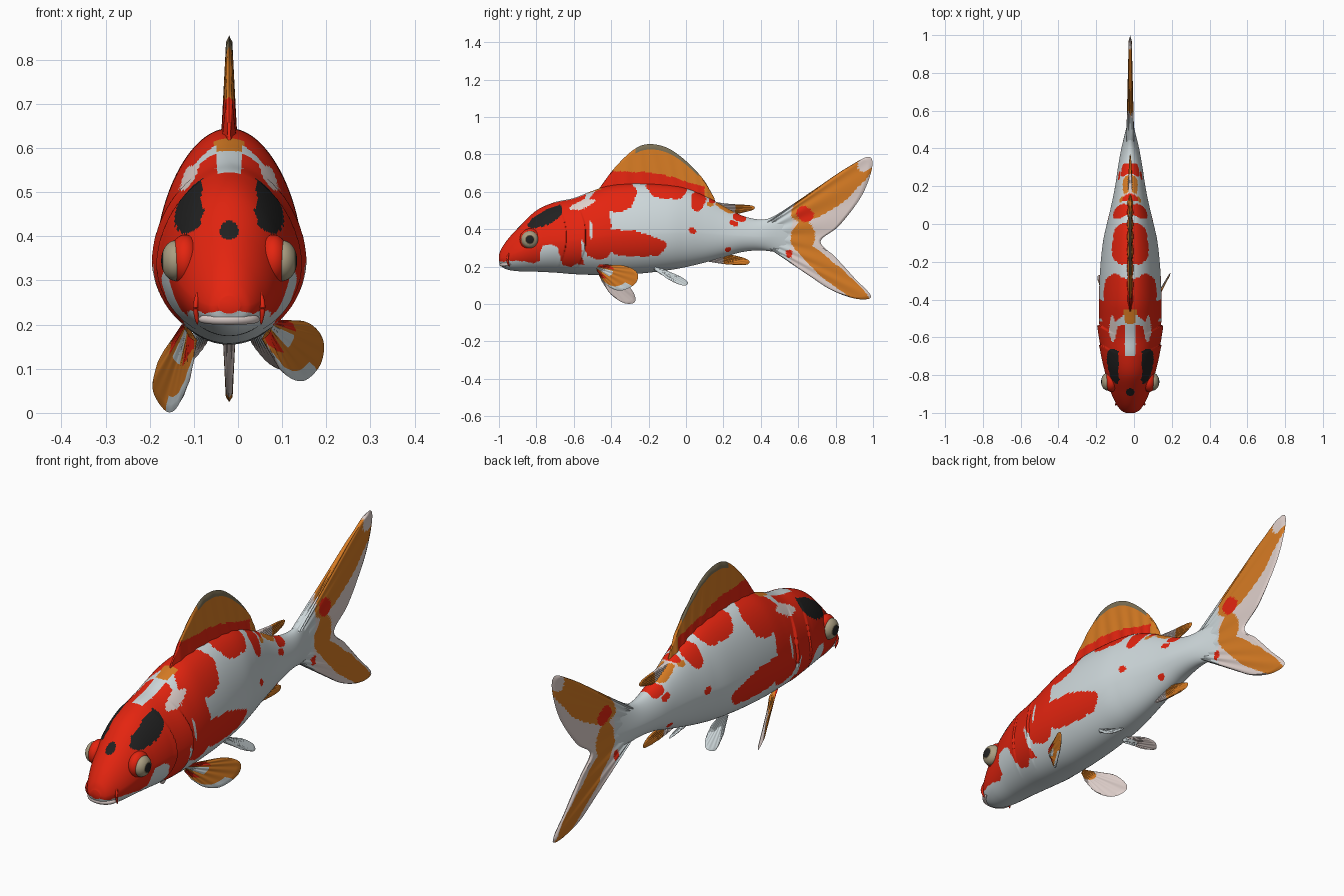
import bpy, bmesh, math
from mathutils import Vector, Matrix, noise

cube = bpy.data.objects.get("Cube")
if cube:
    bpy.data.objects.remove(cube, do_unlink=True)

X0 = -0.02  # plane of symmetry of the body
COLOURS = {
    "white": (.62, .69, .71), "red": (.78, .018, .005), "orange": (.68, .2, .017),
    "pink_white": (.74, .63, .6), "black": (.015, .015, .015),
    "olive": (.2, .16, .09), "eye_beige": (.4, .34, .22)}
NAMES = list(COLOURS)
MATS = []
for name, rgb in COLOURS.items():
    m = bpy.data.materials.new(name)
    m.use_nodes = True
    m.diffuse_color = (*rgb, 1)
    bsdf = m.node_tree.nodes["Principled BSDF"]
    bsdf.inputs["Base Color"].default_value = (*rgb, 1)
    bsdf.inputs["Roughness"].default_value = .6
    MATS.append(m)


def make(name, bm, rule, angle=50):
    """Turn a bmesh into a smooth object, coloured face by face by the rule."""
    bmesh.ops.recalc_face_normals(bm, faces=bm.faces)
    for f in bm.faces:
        f.material_index = NAMES.index(rule(f))
    mesh = bpy.data.meshes.new(name)
    bm.to_mesh(mesh)
    bm.free()
    for m in MATS:
        mesh.materials.append(m)
    ob = bpy.data.objects.new(name, mesh)
    bpy.context.collection.objects.link(ob)
    bpy.ops.object.select_all(action='DESELECT')
    ob.select_set(True)
    bpy.context.view_layer.objects.active = ob
    bpy.ops.object.shade_smooth_by_angle(angle=math.radians(angle))


def spline(pts, t):
    """Point at t (0 to 1) on a smooth curve through the points."""
    pts = [Vector(p) for p in pts]
    s = t * (len(pts) - 1)
    i = min(int(s), len(pts) - 2)
    s -= i
    b, c = pts[i], pts[i + 1]
    a = pts[i - 1] if i else 2 * b - c
    d = pts[i + 2] if i + 2 < len(pts) else 2 * c - b
    return b + .5 * s * (c - a + s * (2 * a - 5 * b + 4 * c - d + s * (3 * (b - c) + d - a)))


def inside(y, z, *blobs):
    """Is the point in one of the ellipses (y, z, radius y, radius z, tilt)?"""
    for cy, cz, ry, rz, tilt in blobs:
        a = math.radians(tilt)
        dy, dz = y - cy, z - cz
        u = dy * math.cos(a) + dz * math.sin(a)
        v = dz * math.cos(a) - dy * math.sin(a)
        if (u / ry) ** 2 + (v / rz) ** 2 < 1:
            return True
    return False


# ---- Body: (y, top, bottom, half width) along the spine
STATIONS = [
    (-1, .265, .225, .025), (-.985, .3, .2, .05), (-.95, .35, .183, .075),
    (-.89, .415, .175, .103), (-.8, .5, .173, .13), (-.7, .545, .168, .15),
    (-.6, .567, .16, .16), (-.5, .605, .156, .165), (-.4, .635, .155, .166),
    (-.25, .645, .163, .16), (-.1, .637, .18, .145), (0, .62, .198, .124),
    (.1, .58, .222, .1), (.2, .525, .25, .08), (.3, .473, .278, .065),
    (.4, .452, .287, .047), (.5, .47, .275, .023), (.56, .48, .27, .009)]
PATCHES = [(-.475, .42, .075, .18, 0), (-.38, .575, .115, .085, 12), (-.32, .325, .225, .068, -6),
           (-.47, .32, .08, .085, 0), (-.1, .62, .11, .06, -4), (.065, .55, .037, .055, 0),
           (.04, .385, .022, .018, 0), (.22, .29, .016, .014, 0), (.26, .43, .022, .018, 0),
           (.14, .56, .025, .025, 0), (.29, .468, .04, .022, -10)]
PALE = [(-.725, .235, .06, .085, 10), (-.54, .27, .012, .08, 8), (-.51, .4, .008, .05, 8),
        (-.57, .185, .06, .025, 0)]


def body_colour(f):
    p = f.calc_center_median()
    q = Vector((abs(p.x - X0), p.y, p.z))
    wob = noise.noise_vector(q * 14) * .014 + noise.noise_vector(q * 45) * .005
    x, y, z = q + wob
    if math.hypot(q.x, p.y + .89) < .021 and z > .35:
        return "black"
    if x > .062 and inside(y, z, (-.76, .473, .107, .056, 24)):
        return "black"
    if x < .028 and -.7 < y < -.45 and z > .4:
        return "orange" if y > -.53 else "white"
    if inside(y, z, (-.55, .535, .07, .018, 22)):
        return "pink_white"
    if inside(y, z, *PALE):
        return "white"
    if y < -.54:
        return "red" if z > (.225 if y < -.65 else .205) else "white"
    if inside(y, z, *PATCHES):
        return "red"
    if inside(y, z, (.21, .515, .05, .02, -25), (.13, .53, .02, .015, 0)):
        return "orange"
    return "pink_white" if inside(y, z, (.2, .53, .09, .03, -25)) else "white"


def gill(y, z):
    """Overlapping gill covers: two swellings that end in sharp steps."""
    out = 0
    for edge, size in ((-.64, .007), (-.535, .012)):
        end = edge - 1.6 * (z - .36) ** 2
        s = (y - end + .13) / .13
        if 0 < s < 1 and abs(z - .36) < .18:
            out += size * s * math.cos((z - .36) / .18 * math.pi / 2)
    return out


bm = bmesh.new()
rings, RING, LONG = [], 160, 360
for i in range(LONG + 1):
    y, top, bot, w = spline([Vector(s) for s in STATIONS], i / LONG)
    mid, ring = bot + .44 * (top - bot), []
    for k in range(RING):
        a = math.tau * k / RING
        s, c = math.sin(a), math.cos(a)
        z = mid + s * (top - mid if s > 0 else mid - bot)
        half = w * c * (1 - .1 * max(s, 0))
        half += math.copysign(gill(y, z), c) * min(1, abs(c) * 2)
        ring.append(bm.verts.new((X0 + half, y, z)))
    rings.append(ring)
for r, q in zip(rings, rings[1:]):
    for k in range(RING):
        n = (k + 1) % RING
        bm.faces.new((r[k], r[n], q[n], q[k]))
bm.faces.new(rings[0])
bm.faces.new(rings[-1])
make("body", bm, body_colour)


# ---- Fins: lens-shaped sheets lofted from a root line to an outer edge
def fin(name, root, edge, normal, thick, rule, nu=80, nv=32):
    bm = bmesh.new()
    normal = Vector(normal).normalized()
    colours = {}
    for side in (1, -1):
        grid = []
        for i in range(nu + 1):
            u = i / nu
            a, b = spline(root, u), spline(edge, u)
            ray = 1 + .15 * math.cos(u * math.tau * 9)
            rim = min(1, 10 * u, 10 * (1 - u)) ** .5
            grid.append([bm.verts.new(a.lerp(b, j / nv) + normal * side * thick * ray
                                      * rim * (1 - .65 * j / nv) * min(1, (nv - j) / 2))
                         for j in range(nv + 1)])
        for i in range(nu):
            for j in range(nv):
                f = bm.faces.new((grid[i][j], grid[i + 1][j], grid[i + 1][j + 1], grid[i][j + 1]))
                p = f.calc_center_median()
                wob = noise.noise_vector(p * 12) * .012
                colours[f] = rule(p.y + wob.y, p.z + wob.z, (i + .5) / nu, (j + .5) / nv, side)
    bmesh.ops.remove_doubles(bm, verts=bm.verts, dist=.0002)
    make(name, bm, colours.get)


def flat(pts):
    return [(X0, y, z) for y, z in pts]


def dorsal_colour(y, z, u, v, side):
    if z < .71 - .28 * max(0, y + .2) and y < .1:
        return "red"
    return "olive" if v > .87 and -.27 < y < .06 else "orange"


def tail_colour(y, z, u, v, side):
    if inside(y, z, (.638, .48, .048, .044, 0), (.555, .268, .02, .025, 0)):
        return "red"
    if inside(y, z, (.965, .76, .055, .036, 50)):
        return "pink_white"
    if inside(y, z, (.79, .625, .28, .09, 38), (.77, .175, .27, .052, -40), (.625, .36, .06, .085, 0)):
        return "orange"
    return "white" if y < .56 else "pink_white"


def paddle_colour(y, z, u, v, side):
    """Orange outside with a red base, pale on the inner face."""
    if side < 0:
        return "orange" if v < .3 or u < .12 else "pink_white"
    if v < .45 and (u < .35 or u > .7):
        return "red"
    return "white" if .4 < u < .6 and v < .4 or u > .55 and v > .82 else "orange"


fin("dorsal_fin", flat([(-.48, .59), (-.3, .625), (-.1, .62), (.05, .575), (.16, .535)]),
    flat([(-.47, .61), (-.38, .73), (-.28, .825), (-.2, .855), (-.1, .835), (0, .765),
          (.09, .67), (.15, .57)]), (1, 0, 0), .016, dorsal_colour)
fin("rear_dorsal_fin", flat([(.14, .55), (.26, .48)]),
    flat([(.22, .535), (.35, .527), (.36, .505), (.29, .485)]), (1, 0, 0), .01,
    lambda y, z, u, v, side: "orange" if y > .26 else "pink_white")
fin("tail_fin", flat([(.43, .45), (.41, .4), (.4, .37), (.41, .33), (.45, .29)]),
    flat([(.6, .535), (.75, .655), (.87, .735), (.975, .787), (.995, .73), (.94, .58), (.82, .42),
          (.72, .335), (.8, .25), (.9, .14), (.99, .04), (.9, .03), (.75, .09), (.6, .205)]),
    (1, 0, 0), .019, tail_colour, nu=140, nv=60)
fin("anal_fin", flat([(.18, .27), (.08, .235)]),
    flat([(.22, .268), (.3, .25), (.338, .23), (.32, .21), (.22, .212), (.13, .225)]),
    (1, 0, 0), .01, lambda y, z, u, v, side: "orange" if y > .2 else "pink_white")
fin("left_pectoral_fin", [(.08, -.48, .21), (.06, -.47, .17)],
    [(.1, -.42, .207), (.16, -.32, .203), (.193, -.26, .165), (.187, -.27, .11),
     (.15, -.34, .073), (.11, -.4, .085), (.08, -.45, .13)], (.75, -.45, .5), .01, paddle_colour)
fin("right_pectoral_fin", [(-.12, -.48, .2), (-.1, -.47, .165)],
    [(-.135, -.43, .165), (-.172, -.34, .13), (-.194, -.28, .06), (-.17, -.275, .01),
     (-.145, -.33, .005), (-.12, -.4, .05), (-.1, -.45, .12)], (-.8, -.4, .4), .01, paddle_colour)
for name, s in (("left_pelvic_fin", 1), ("right_pelvic_fin", -1)):
    at = lambda pts: [(X0 + s * x, y, z) for x, y, z in pts]
    fin(name, at([(.045, -.15, .19), (.075, -.17, .19)]),
        at([(.045, -.09, .17), (.065, -.02, .14), (.09, .012, .112), (.115, -.02, .1),
            (.1, -.1, .135)]), (s * .45, .45, 1), .008,
        lambda y, z, u, v, side: "pink_white" if side < 0 and v > .4 else "white")


# ---- Eyes set in raised sockets
def eye_colour(f):
    p = f.calc_center_median()
    r = math.hypot(p.y + .835, p.z - .345)
    return "black" if r < .02 else "olive" if r < .027 else "eye_beige"


def ball(name, at, radius, flatness, rule):
    bm = bmesh.new()
    place = (Matrix.Translation(at) @ Matrix.Diagonal((flatness, 1, 1, 1))
             @ Matrix.Rotation(math.pi / 2, 4, 'Y'))
    bmesh.ops.create_uvsphere(bm, u_segments=36, v_segments=32, radius=radius, matrix=place)
    make(name, bm, rule)


def tube(name, pts, radius, colour, steps=40, sides=10):
    """Round tube along a smooth path, tapered at both ends."""
    bm = bmesh.new()
    loops = []
    for i in range(steps + 1):
        t = i / steps
        p = spline(pts, t)
        d = spline(pts, min(1, t + .01)) - spline(pts, max(0, t - .01))
        q = d.to_track_quat('Z', 'Y')
        r = radius * max(.15, math.sin(math.pi * t) ** .5)
        loops.append([bm.verts.new(p + q @ Vector((r * math.cos(math.tau * k / sides),
                                                   r * math.sin(math.tau * k / sides), 0)))
                      for k in range(sides)])
    for a, b in zip(loops, loops[1:]):
        for k in range(sides):
            n = (k + 1) % sides
            bm.faces.new((a[k], a[n], b[n], b[k]))
    make(name, bm, lambda f: colour, 80)


for side, s in (("left", 1), ("right", -1)):
    ball(side + "_eye", (X0 + s * .121, -.835, .345), .046, .72, eye_colour)
    ball(side + "_eye_socket", (X0 + s * .1, -.832, .347), .057, .65, lambda f: "red")
    # Whisker beside the mouth
    tube(side + "_barbel", [(X0 + s * .07, -.945, .28), (X0 + s * .076, -.955, .24),
                            (X0 + s * .072, -.945, .2)], .006, "red")

# ---- Lips wrapped round the snout
for name, z, r, colour in (("upper_lip", .232, .01, "red"), ("lower_lip", .212, .013, "pink_white")):
    tube(name, [(X0 + .066 * math.sin(a), -.935 - .05 * math.cos(a), z)
                for a in (math.pi * (k / 8 - .5) for k in range(9))], r, colour)
